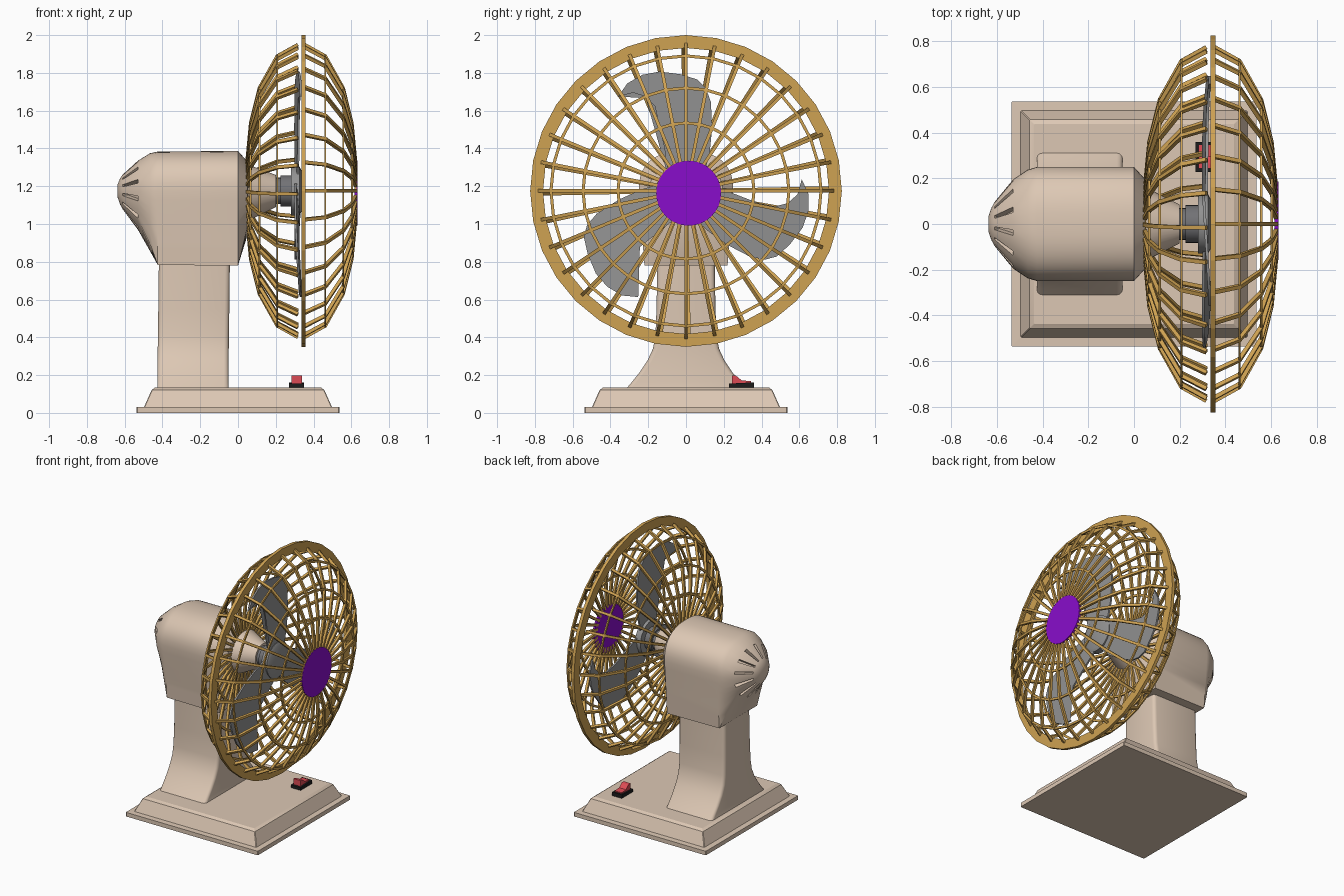
import bpy, bmesh, math
from mathutils import Vector

if "Cube" in bpy.data.objects:
    bpy.data.objects.remove(bpy.data.objects["Cube"])

AXIS_Z = 1.175          # height of the fan axis, which runs along x
SPOKES = 32


def material(name, rgb):
    m = bpy.data.materials.new(name)
    m.diffuse_color = (*rgb, 1)
    m.use_nodes = True
    m.node_tree.nodes["Principled BSDF"].inputs["Base Color"].default_value = m.diffuse_color
    return m


BEIGE = material("beige plastic", (0.72, 0.575, 0.455))
GOLD = material("gold wire", (0.62, 0.36, 0.085))
GREY = material("blade grey", (0.29, 0.29, 0.29))
DARK = material("shaft grey", (0.17, 0.17, 0.18))
PURPLE = material("purple badge", (0.25, 0.004, 0.60))
RED = material("switch red", (0.72, 0.07, 0.09))
BLACK = material("switch black", (0.012, 0.012, 0.012))


def finish(name, bm, mat, smooth=0):
    bmesh.ops.recalc_face_normals(bm, faces=bm.faces[:])
    me = bpy.data.meshes.new(name)
    bm.to_mesh(me)
    bm.free()
    me.materials.append(mat)
    ob = bpy.data.objects.new(name, me)
    bpy.context.collection.objects.link(ob)
    if smooth:
        bpy.context.view_layer.objects.active = ob
        ob.select_set(True)
        bpy.ops.object.shade_smooth_by_angle(angle=math.radians(smooth))
        ob.select_set(False)
    return ob


def loft(bm, rings, closed=False):
    """Skin a list of equal point rings; cap both ends, or join last to first."""
    vs = [[bm.verts.new(p) for p in ring] for ring in rings]
    n = len(vs[0])
    pairs = list(zip(vs, vs[1:])) + ([(vs[-1], vs[0])] if closed else [])
    bands = []
    for a, b in pairs:
        bands.append([bm.faces.new((a[i], a[(i + 1) % n], b[(i + 1) % n], b[i]))
                      for i in range(n)])
    if not closed:
        bm.faces.new(vs[0])
        bm.faces.new(vs[-1])
    return bands


def lathe(bm, profile, n, closed=False, cy=0.0, cz=AXIS_Z):
    """Turn (x, radius) points around the fan axis."""
    loft(bm, [[(x, cy + r * math.cos(2 * math.pi * i / n),
                cz + r * math.sin(2 * math.pi * i / n)) for i in range(n)]
              for x, r in profile], closed)


def rounded_rect(hx, hy, z, r, cx=0.0, seg=3):
    pts = []
    for q, (sx, sy) in enumerate([(1, 1), (-1, 1), (-1, -1), (1, -1)]):
        for k in range(seg + 1):
            a = math.pi / 2 * (q + k / seg)
            pts.append((cx + sx * (hx - r) + r * math.cos(a),
                        sy * (hy - r) + r * math.sin(a), z))
    return pts


# Stepped square base
bm = bmesh.new()
loft(bm, [rounded_rect(h, h, z, 0.004, seg=1) for h, z in
          [(0.537, 0), (0.537, 0.03), (0.497, 0.032), (0.478, 0.075),
           (0.457, 0.122), (0.438, 0.135)]])
finish("base", bm, BEIGE, 25)

# Column flaring into the base
bm = bmesh.new()
loft(bm, [rounded_rect(0.188, hy, z, 0.025, cx) for hy, z, cx in
          [(0.315, 0.13, -0.238), (0.285, 0.165, -0.238), (0.245, 0.215, -0.238),
           (0.205, 0.275, -0.238), (0.175, 0.34, -0.237), (0.162, 0.41, -0.236),
           (0.156, 0.55, -0.234), (0.152, 0.80, -0.231)]])
finish("column", bm, BEIGE, 35)


# Motor housing: arched top, boxy underside, round vented tail
def housing_ring(x, hw, top, bot, box, n=48):
    ring = []
    for i in range(n):
        a = 2 * math.pi * i / n
        c, s = math.cos(a), math.sin(a)
        if s >= 0:
            e = 1 - 0.2 * min(1, box)
            y = hw * math.copysign(abs(c) ** e, c)
            z = top * s ** e
        else:
            k = 1 - box + box / max(abs(c), abs(s))
            y = hw * c * k * (1 - 0.12 * box * min(1, -s * k))
            z = bot * s * k
        ring.append((x, y, AXIS_Z + z))
    return ring


bm = bmesh.new()
bands = loft(bm, [housing_ring(*p) for p in [
    (-0.637, 0.035, 0.035, 0.035, 0), (-0.625, 0.07, 0.065, 0.07, 0),
    (-0.612, 0.095, 0.085, 0.095, 0), (-0.53, 0.195, 0.16, 0.205, 0),
    (-0.465, 0.238, 0.2, 0.32, 0.6), (-0.425, 0.25, 0.208, 0.392, 1),
    (0.0, 0.25, 0.212, 0.395, 1), (0.05, 0.195, 0.155, 0.235, 0.3),
    (0.052, 0.16, 0.14, 0.16, 0), (0.2, 0.085, 0.085, 0.085, 0)]])
bmesh.ops.recalc_face_normals(bm, faces=bm.faces[:])
# Sunken cooling slots around the tail
slots = bands[2][1::4]
res = bmesh.ops.extrude_discrete_faces(bm, faces=slots)
for f in res["faces"]:
    bmesh.ops.translate(bm, verts=f.verts[:], vec=-0.035 * f.normal)
finish("motor_housing", bm, BEIGE, 30)

# Drive shaft and blade hub
bm = bmesh.new()
lathe(bm, [(0.19, 0.07), (0.225, 0.07), (0.225, 0.083), (0.285, 0.083)], 24)
finish("drive_shaft", bm, DARK, 30)
bm = bmesh.new()
lathe(bm, [(0.28, 0.13), (0.325, 0.13), (0.335, 0.11)], 24)
finish("blade_hub", bm, GREY, 30)

# Three swept blades, outline in (sideways, radial) from the axis
OUTLINE = [(0.09, 0.06), (0.125, 0.2), (0.138, 0.33), (0.132, 0.47), (0.105, 0.545),
           (0.06, 0.59), (-0.03, 0.618), (-0.14, 0.632), (-0.23, 0.615),
           (-0.31, 0.57), (-0.36, 0.5), (-0.28, 0.52), (-0.215, 0.5),
           (-0.165, 0.45), (-0.135, 0.36), (-0.115, 0.23), (-0.09, 0.06)]
bm = bmesh.new()
for b in range(3):
    a = 2 * math.pi * b / 3
    ca, sa = math.cos(a), math.sin(a)
    layers = []
    for dx in (-0.006, 0.006):
        layers.append([bm.verts.new((0.312 - 0.06 * u + dx, u * ca - v * sa,
                                     AXIS_Z + u * sa + v * ca)) for u, v in OUTLINE])
    back, front = layers
    n = len(OUTLINE)
    caps = [bm.faces.new(back[::-1]), bm.faces.new(front)]
    for i in range(n):
        j = (i + 1) % n
        bm.faces.new((back[i], back[j], front[j], front[i]))
    bmesh.ops.triangulate(bm, faces=caps)
finish("fan_blades", bm, GREY, 30)

# Wire cage: spokes and hoops, front half and mirrored back half
PROFILE = [(0.018, 0.775), (0.127, 0.715), (0.222, 0.545), (0.268, 0.36), (0.288, 0.15)]


def cage(name, side, twist):
    path = [Vector((0.335 + side * x, r)) for x, r in PROFILE]
    w = 0.009
    bm = bmesh.new()
    for k in range(SPOKES):
        a = 2 * math.pi * k / SPOKES + twist
        radial = Vector((0, math.cos(a), math.sin(a)))
        across = Vector((0, -math.sin(a), math.cos(a)))
        rings = []
        for i, p in enumerate(path):
            t = (path[min(i + 1, len(path) - 1)] - path[max(i - 1, 0)]).normalized()
            out = Vector((t.y, 0, 0)) - t.x * radial
            mid = Vector((p.x, 0, AXIS_Z)) + p.y * radial
            rings.append([mid + w * (su * out + sv * across)
                          for su, sv in [(1, 1), (1, -1), (-1, -1), (-1, 1)]])
        loft(bm, rings)
    for p in path[1:]:
        h, d = 0.005, 0.008
        lathe(bm, [(p.x - h, p.y - d), (p.x + h, p.y - d),
                   (p.x + h, p.y + d), (p.x - h, p.y + d)], SPOKES, True)
    finish(name, bm, GOLD)


cage("front_cage", 1, 0)
cage("back_cage", -1, math.radians(1.2))

# Flat outer rim joining the cage halves
bm = bmesh.new()
lathe(bm, [(0.335, 0.757), (0.358, 0.757), (0.358, 0.825), (0.335, 0.825)], SPOKES, True)
finish("cage_rim", bm, GOLD)

# Round centre badge
bm = bmesh.new()
lathe(bm, [(0.616, 0.172), (0.632, 0.172)], 32, cy=0.014, cz=1.163)
finish("centre_badge", bm, PURPLE, 30)


# Rocker switch: side profile in (y, z) spread across x
def slab(name, x0, x1, profile, mat):
    bm = bmesh.new()
    loft(bm, [[(x, y, z) for y, z in profile] for x in (x0, x1)])
    finish(name, bm, mat)


slab("switch_plate", 0.27, 0.35,
     [(0.228, 0.13), (0.36, 0.13), (0.36, 0.162), (0.228, 0.155)], BLACK)
slab("switch_rocker", 0.282, 0.338,
     [(0.243, 0.15), (0.345, 0.15), (0.345, 0.168), (0.295, 0.172),
      (0.265, 0.197), (0.243, 0.199)], RED)
